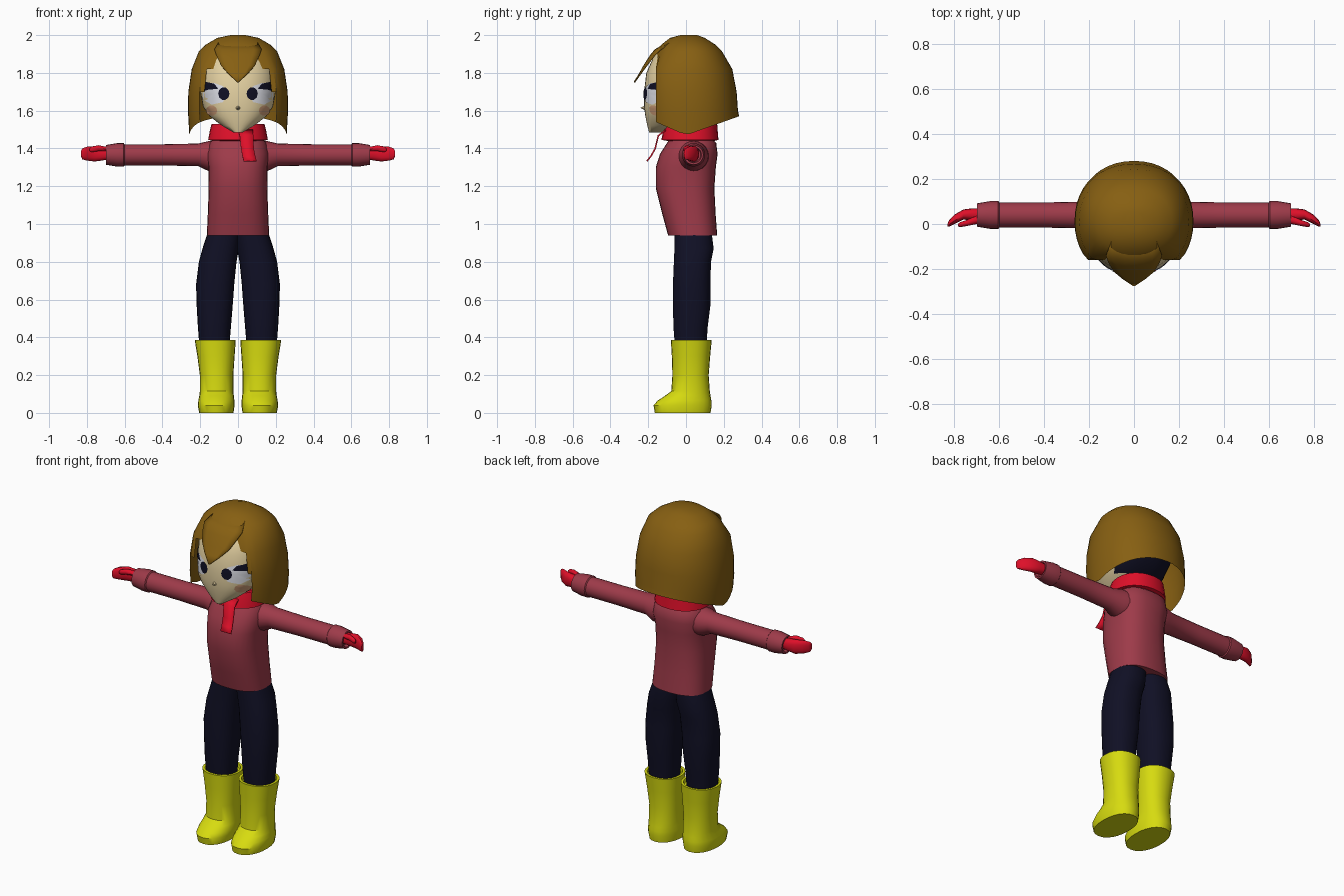
import bpy, bmesh, math
from mathutils import Vector

if "Cube" in bpy.data.objects:
    bpy.data.objects.remove(bpy.data.objects["Cube"])


def material(name, rgb):
    m = bpy.data.materials.new(name)
    m.diffuse_color = (*rgb, 1)
    m.use_nodes = True
    m.node_tree.nodes["Principled BSDF"].inputs["Base Color"].default_value = m.diffuse_color
    return m


HAIR = material("brown hair", (0.24, 0.115, 0.006))
SKIN = material("skin", (0.78, 0.64, 0.36))
KNIT = material("maroon knit", (0.34, 0.043, 0.067))
RED = material("red wool", (0.73, 0.005, 0.022))
NAVY = material("dark navy", (0.005, 0.005, 0.018))
YELLOW = material("yellow rubber", (0.68, 0.71, 0.005))
WHITE = material("eye white", (0.75, 0.76, 0.82))
BLUSH = material("blush", (0.66, 0.36, 0.2))


def finish(name, bm, mat, angle=40, recalc=True):
    if recalc:
        bmesh.ops.recalc_face_normals(bm, faces=bm.faces)
    me = bpy.data.meshes.new(name)
    bm.to_mesh(me)
    bm.free()
    me.materials.append(mat)
    for p in me.polygons:
        p.use_smooth = True
    me.set_sharp_from_angle(angle=math.radians(angle))
    ob = bpy.data.objects.new(name, me)
    bpy.context.collection.objects.link(ob)
    return ob


def spow(v, e):
    return math.copysign(abs(v) ** e, v)


def loft(rings, n=24, p=2.0, axis="z", side=1, caps=(True, True)):
    """Skin superellipse rings (t, u0, u1, v0, v1) along z (u=x, v=y) or x (u=y, v=z)."""
    bm = bmesh.new()
    rows = []
    for t, u0, u1, v0, v1 in rings:
        row = []
        for i in range(n):
            a = 2 * math.pi * i / n
            u = (u0 + u1) / 2 + (u1 - u0) / 2 * spow(math.cos(a), 2 / p)
            v = (v0 + v1) / 2 + (v1 - v0) / 2 * spow(math.sin(a), 2 / p)
            co = (side * u, v, t) if axis == "z" else (side * t, u, v)
            row.append(bm.verts.new(co))
        rows.append(row)
    for a, b in zip(rows, rows[1:]):
        for i in range(n):
            j = (i + 1) % n
            bm.faces.new((a[i], a[j], b[j], b[i]))
    if caps[0]:
        bm.faces.new(rows[0])
    if caps[1]:
        bm.faces.new(rows[-1])
    return bm


def sym(rows):
    return [(z, -w, w, y0, y1) for z, w, y0, y1 in rows]


def strip(name, rows, mat, cols=6, bend=0.0, thick=0.008):
    """Ribbon through rows of (centre x, y, z, half width)."""
    bm = bmesh.new()
    grid = []
    for cx, y, z, w in rows:
        offs = [w * (2 * i / cols - 1) for i in range(cols + 1)]
        grid.append([bm.verts.new((cx + o, y + bend * o * o, z)) for o in offs])
    for a, b in zip(grid, grid[1:]):
        for i in range(cols):
            bm.faces.new((a[i], b[i], b[i + 1], a[i + 1]))
    ob = finish(name, bm, mat, recalc=False)
    mod = ob.modifiers.new("thickness", "SOLIDIFY")
    mod.thickness = thick
    return ob


# Head: skin face, dark back
HEAD = [(1.485, .025, -.195, -.13), (1.52, .085, -.205, -.04), (1.57, .15, -.215, .06),
        (1.62, .185, -.222, .13), (1.70, .2, -.222, .19), (1.80, .2, -.21, .2),
        (1.90, .165, -.165, .15), (1.95, .11, -.1, .11)]
HP = 2.3
head = finish("head", loft(sym(HEAD), 40, HP), SKIN, 50)
head.data.materials.append(NAVY)
for f in head.data.polygons:
    f.material_index = 1 if f.center.y > 0.02 else 0


def face_y(x, z):
    for a, b in zip(HEAD, HEAD[1:]):
        if a[0] <= z <= b[0]:
            k = (z - a[0]) / (b[0] - a[0])
            w, y0, y1 = (a[i] + (b[i] - a[i]) * k for i in (1, 2, 3))
            u = min(abs(x) / w, 0.97)
            return (y0 + y1) / 2 - (y1 - y0) / 2 * (1 - u ** HP) ** (1 / HP)


def patch(name, outline, mat, lift, side):
    """Thin plate on the face, projected from a front-view outline."""
    pts = []
    for i, (x, z) in enumerate(outline):
        x2, z2 = outline[(i + 1) % len(outline)]
        pts += [(x + (x2 - x) * k / 3, z + (z2 - z) * k / 3) for k in range(3)]
    cx = sum(p[0] for p in pts) / len(pts)
    cz = sum(p[1] for p in pts) / len(pts)
    bm = bmesh.new()

    def vert(x, z):
        return bm.verts.new((side * x, face_y(x, z) - lift, z))
    rows = [[vert(cx + (x - cx) * s, cz + (z - cz) * s) for x, z in pts] for s in (1, .67, .33)]
    mid, n = vert(cx, cz), len(pts)
    for i in range(n):
        j = (i + 1) % n
        for a, b in zip(rows, rows[1:]):
            bm.faces.new((a[i], a[j], b[j], b[i]))
        bm.faces.new((rows[-1][i], rows[-1][j], mid))
    bmesh.ops.recalc_face_normals(bm, faces=bm.faces)
    if sum(f.normal.y for f in bm.faces) > 0:
        bmesh.ops.reverse_faces(bm, faces=bm.faces)
    finish(name, bm, mat, recalc=False)


def oval(cx, cz, rx, rz, n=10):
    return [(cx + rx * math.cos(2 * math.pi * i / n), cz + rz * math.sin(2 * math.pi * i / n))
            for i in range(n)]


# Nose
bm = bmesh.new()
bmesh.ops.create_cone(bm, cap_ends=True, segments=6, radius1=.016, radius2=.001, depth=.03)
nose = finish("nose", bm, SKIN)
nose.rotation_euler = (math.pi / 2, 0, 0)
nose.location = (0, -.226, 1.615)

# Hair shell: dome with open face and slanted hem
DOME = sym([(2.0, .04, -.03, .06), (1.985, .11, -.085, .10), (1.95, .17, -.13, .155),
            (1.915, .207, -.16, .19), (1.82, .245, -.23, .245), (1.70, .263, -.25, .268),
            (1.60, .265, -.25, .275), (1.47, .258, -.25, .281)])
bm = loft(DOME, 44, 2.15, caps=(True, False))
cut = [f for f in bm.faces if f.calc_center_median().z < 1.91
       and all(v.co.y < -.155 for v in f.verts)]
bmesh.ops.delete(bm, geom=cut, context="FACES")
for v in bm.verts:
    if v.co.z < 1.9:
        v.co.y = max(v.co.y, -.16)
    if v.co.z < 1.5:
        v.co.z += .1 * v.co.y / .28 if v.co.y > 0 else -.07 * v.co.y / .16
finish("hair", bm, HAIR, 35)

# Centre fringe lock
strip("fringe", [(0, -.09, 1.968, .1), (0, -.165, 1.925, .125), (0, -.19, 1.895, .115),
                 (0, -.225, 1.84, .09), (0, -.25, 1.795, .05), (0, -.277, 1.752, .003)],
      HAIR, bend=1.5)

# Sweater body and scarf
finish("sweater", loft(sym([(.94, .165, -.095, .165), (1.05, .16, -.125, .157),
                            (1.19, .155, -.16, .15), (1.30, .156, -.16, .158),
                            (1.37, .165, -.138, .167), (1.43, .15, -.10, .16),
                            (1.46, .12, -.08, .13)]), 28, 2.5), KNIT)
finish("scarf", loft(sym([(1.44, .13, -.10, .15), (1.445, .158, -.13, .172),
                          (1.49, .15, -.122, .168), (1.53, .14, -.11, .165),
                          (1.53, .12, -.09, .145), (1.50, .11, -.08, .13)]), 24, 2.2), RED)
strip("scarf_tail", [(.04, -.11, 1.50, .038), (.045, -.15, 1.47, .036), (.05, -.167, 1.40, .034),
                     (.058, -.19, 1.36, .034), (.064, -.21, 1.335, .034)], RED, cols=2)


def tube(x, r, y=.04, z=1.366):
    return (x, y - r, y + r, z - r, z + r)


for side, tag in ((1, "left"), (-1, "right")):
    # Eyes and cheeks
    patch("eye_white_" + tag, [(.055, 1.69), (.08, 1.73), (.13, 1.748), (.185, 1.73),
                               (.187, 1.66), (.14, 1.632), (.08, 1.645)], WHITE, .003, side)
    patch("iris_" + tag, oval(.075, 1.69, .03, .034), NAVY, .006, side)
    patch("lash_" + tag, [(.105, 1.715), (.125, 1.742), (.192, 1.758), (.192, 1.70),
                          (.155, 1.712)], NAVY, .006, side)
    patch("cheek_" + tag, oval(.14, 1.6, .03, .028), BLUSH, .003, side)

    # Sleeve with cuff
    finish("sleeve_" + tag, loft([tube(.08, .085, z=1.36), tube(.16, .078, z=1.36),
                                  tube(.21, .06), tube(.40, .056), tube(.60, .056),
                                  tube(.605, .062), tube(.64, .062), tube(.70, .052),
                                  tube(.70, .042), tube(.68, .038)],
                                 20, axis="x", side=side), KNIT)
    # Mitten and thumb
    finish("mitten_" + tag, loft([(.67, .01, .07, 1.345, 1.40), (.72, .015, .07, 1.335, 1.408),
                                  (.76, .02, .065, 1.33, 1.413), (.80, .0, .042, 1.335, 1.41),
                                  (.825, -.012, .015, 1.342, 1.40), (.83, -.012, .002, 1.355, 1.39)],
                                 14, 2.4, "x", side), RED)
    finish("thumb_" + tag, loft([(.70, .0, .04, 1.385, 1.41), (.74, -.008, .02, 1.385, 1.418),
                                 (.775, -.014, .008, 1.38, 1.41), (.785, -.01, .0, 1.385, 1.40)],
                                10, 2, "x", side), RED)
    # Trouser leg
    finish("trouser_" + tag, loft([(.36, .045, .205, -.06, .11), (.45, .038, .212, -.067, .115),
                                   (.57, .028, .219, -.07, .13), (.68, .02, .222, -.07, .13),
                                   (.80, .008, .207, -.065, .133), (.87, -.005, .188, -.062, .147),
                                   (.97, -.02, .155, -.06, .135)], 22, 2.3, side=side), NAVY)
    # Boot with hollow rim
    finish("boot_" + tag, loft([(0, .024, .205, -.165, .13), (.04, .018, .213, -.172, .136),
                                (.065, .019, .21, -.15, .134), (.09, .022, .205, -.112, .13),
                                (.115, .025, .202, -.078, .126), (.20, .025, .202, -.072, .12),
                                (.30, .018, .215, -.075, .128), (.385, .012, .229, -.08, .136),
                                (.385, .026, .215, -.066, .122), (.365, .03, .21, -.064, .12)],
                               24, 2.2, side=side), YELLOW)
